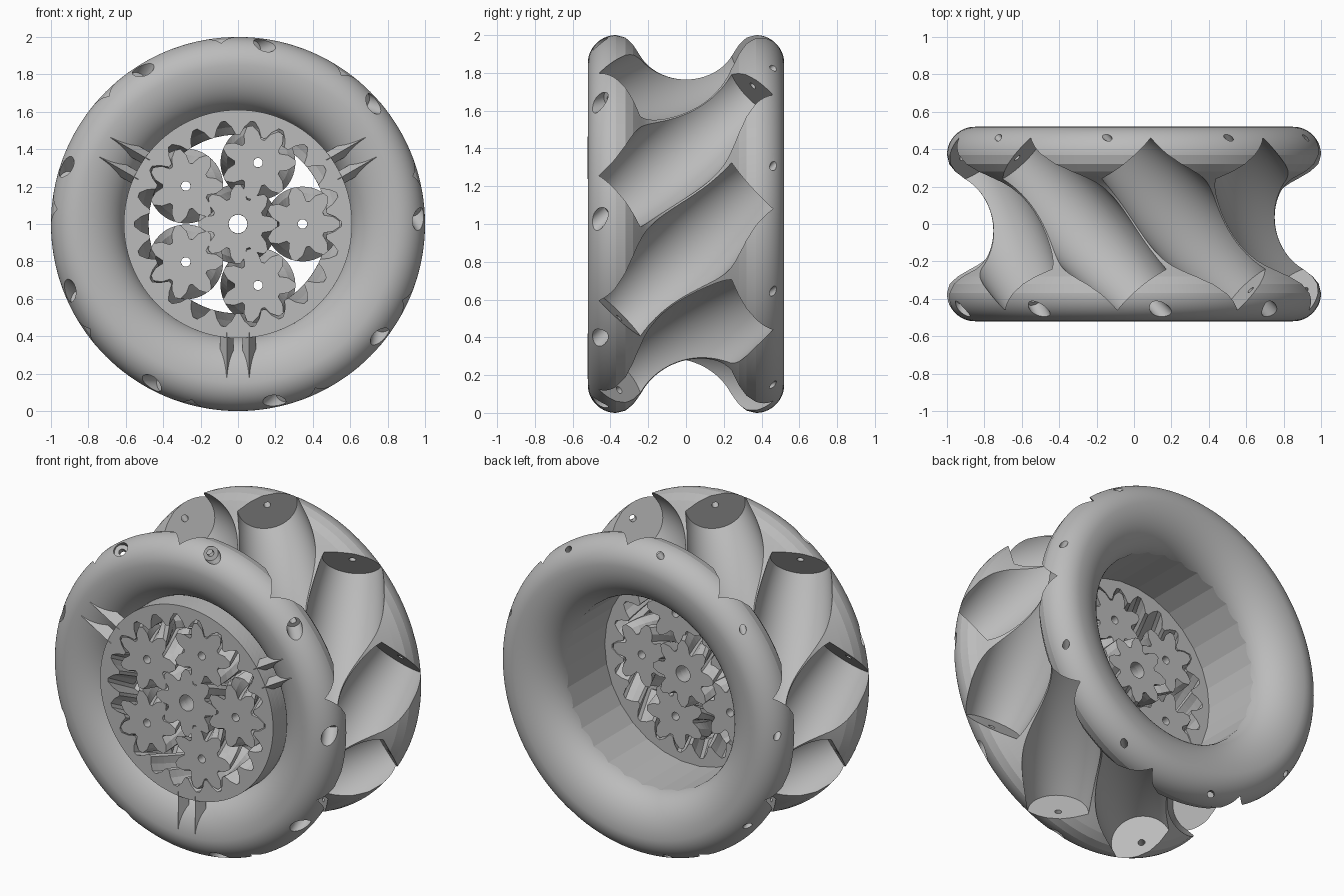
import bpy, bmesh
from math import sin, cos, pi, radians, sqrt, tau
from mathutils import Vector

cube = bpy.data.objects.get("Cube")
if cube:
    bpy.data.objects.remove(cube)

grey = bpy.data.materials.new("plain_grey")
grey.use_nodes = True
grey.diffuse_color = (0.5, 0.5, 0.5, 1)
grey.node_tree.nodes["Principled BSDF"].inputs["Base Color"].default_value = (0.5, 0.5, 0.5, 1)

Y = Vector((0, 1, 0))
HUB = Vector((0, 0, 1))


def radial(a):
    return Vector((cos(a), 0, sin(a)))


def finish(name, bm):
    bmesh.ops.recalc_face_normals(bm, faces=bm.faces[:])
    mesh = bpy.data.meshes.new(name)
    bm.to_mesh(mesh)
    bm.free()
    mesh.materials.append(grey)
    obj = bpy.data.objects.new(name, mesh)
    bpy.context.collection.objects.link(obj)
    return obj


def skin(bm, loops, closed):
    """Join equal-length vertex loops with quads; wrap round or cap the ends."""
    n = len(loops[0])
    pairs = list(zip(loops, loops[1:]))
    if closed:
        pairs.append((loops[-1], loops[0]))
    for p, q in pairs:
        for i in range(n):
            j = (i + 1) % n
            bm.faces.new((p[i], p[j], q[j], q[i]))
    if not closed:
        bm.faces.new(loops[0])
        bm.faces.new(loops[-1])


def lathe(name, profile, n, origin, axis, u, closed=False):
    """Spin (radius, distance along axis) points round an axis."""
    bm = bmesh.new()
    v = axis.cross(u)
    loops = [[bm.verts.new(origin + axis * t + (u * cos(tau * i / n) + v * sin(tau * i / n)) * r)
              for i in range(n)] for r, t in profile]
    skin(bm, loops, closed)
    return finish(name, bm)


def cut(target, cutter):
    cutter.hide_render = True
    mod = target.modifiers.new("cut", 'BOOLEAN')
    mod.operation = 'DIFFERENCE'
    mod.solver = 'EXACT'
    mod.object = cutter
    bpy.context.view_layer.objects.active = target
    bpy.ops.object.modifier_apply(modifier=mod.name)
    bpy.data.objects.remove(cutter)


# Wheel body: two rims, broadly rounded inside and tightly outside, and a waisted drum
STEPS = 16
CREST = 0.85
quarter = [pi / 2 * i / STEPS for i in range(STEPS + 1)]
inner_curve = [(CREST - 0.25 * cos(a), -0.31 - 0.21 * sin(a)) for a in quarter]
outer_curve = [(CREST + 0.15 * sin(a), -0.37 - 0.15 * cos(a)) for a in quarter[1:]]
front_rim = inner_curve + outer_curve + [(0.988, -0.32), (0.955, -0.28)]
waist = [(1.043 - sqrt(0.278 ** 2 - y * y), y) for y in [k * 0.02 for k in range(-12, 13)]]
back_rim = [(r, -y) for r, y in reversed(front_rim)]
body = lathe("wheel_body", front_rim + waist + back_rim, 144, HUB, Y, radial(0), True)

# Faceted bore
cut(body, lathe("bore_cutter", [(0.605, -0.7), (0.605, 0.7)], 30, HUB, Y, radial(0)))

# Nine slanted roller pockets with axle holes and screw recesses
barrel = [(0.23 - 0.055 * (k / 10) ** 2, k * 0.05) for k in range(-10, 11)]
pocket = ([(0.045, -0.9), (0.045, -0.57), (0.02, -0.57), (0.02, -0.5)] + barrel
          + [(0.02, 0.5), (0.02, 0.9)])
for k in range(9):
    a = radians(30 + 40 * k)
    out = radial(a)
    tangent = Vector((-sin(a), 0, cos(a)))
    cut(body, lathe("pocket_cutter", pocket, 64, HUB + out * 0.85, (Y + tangent).normalized(), out))

bpy.ops.object.select_all(action='DESELECT')
body.select_set(True)
bpy.context.view_layer.objects.active = body
bpy.ops.object.shade_smooth_by_angle(angle=radians(10))

# Herringbone gear train; the sun reaches further back than the rest
TOOTH = [(-0.42, 0), (-0.27, 0.55), (-0.08, 1), (0.08, 1), (0.27, 0.55), (0.42, 0)]
FRONT, BACK, SUN_BACK, LAYERS = -0.518, -0.045, 0.03, 12


def gear(name, teeth, root, tip, other, centre, phase, twist, back=BACK):
    """Toothed wall and a plain round wall of radius `other`, closed front and back."""
    bm = bmesh.new()
    outline = [((k + f) * tau / teeth, root + (tip - root) * h)
               for k in range(teeth) for f, h in TOOTH]
    toothed, plain = [], []
    for s in range(LAYERS + 1):
        u = s / LAYERS
        turn = phase + twist * (1 - abs(2 * u - 1))
        base = centre + Y * (FRONT + (back - FRONT) * u)
        toothed.append([bm.verts.new(base + radial(a + turn) * r) for a, r in outline])
        plain.append([bm.verts.new(base + radial(a + turn) * other) for a, r in outline])
    skin(bm, toothed + plain[::-1], True)
    return finish(name, bm)


SUN, PLANET, RING = 8, 7, 22
twist = radians(42)
gear("ring_gear", RING, 0.478, 0.553, 0.61, HUB, 0, twist * PLANET / RING)
gear("sun_gear", SUN, 0.14, 0.212, 0.05, HUB, 0, -twist * PLANET / SUN, SUN_BACK)
for k in range(5):
    a = tau * k / 5
    gear("planet_gear_%d" % (k + 1), PLANET, 0.125, 0.2, 0.025, HUB + radial(a) * 0.345,
         a * (SUN + PLANET) / PLANET, twist)

# Pairs of sharp ribs locking the gear ring into the front rim
for k in range(3):
    a = radians(30 + 120 * k)
    out, side = radial(a), Vector((-sin(a), 0, cos(a)))
    for s in (-1, 1):
        bm = bmesh.new()
        ends = []
        for r in (0.58, 0.82):
            mid = HUB + out * r + side * s * 0.06
            ends.append([bm.verts.new(mid + side * w + Y * y)
                         for w, y in ((-0.036, -0.46), (0, -0.521), (0.036, -0.46))])
        skin(bm, ends, False)
        finish("clip_rib_%d_%s" % (k + 1, "a" if s < 0 else "b"), bm)
